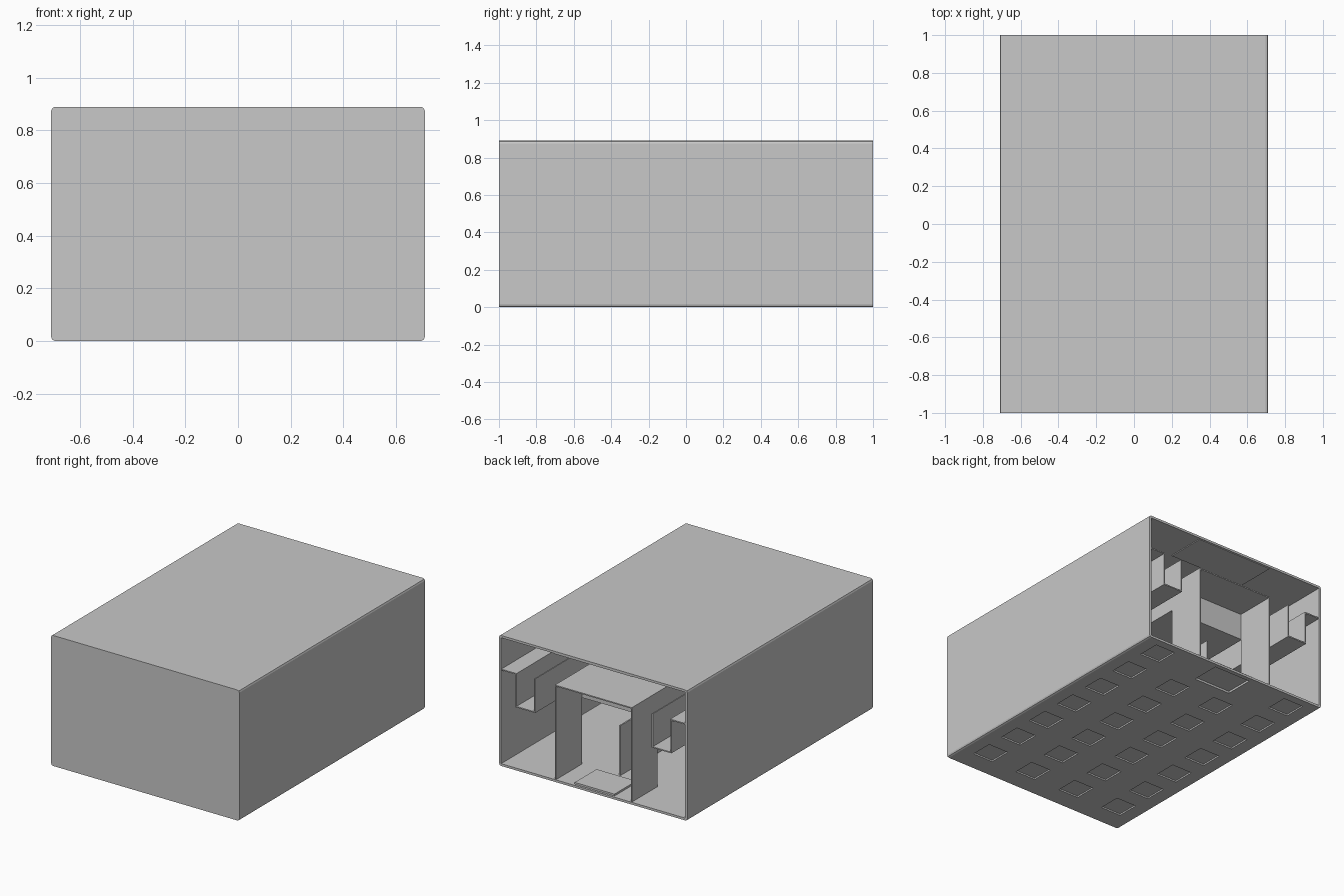
import bpy, bmesh
from mathutils import Matrix, Vector

old = bpy.data.objects.get("Cube")
if old:
    bpy.data.objects.remove(old)

grey = bpy.data.materials.new("plain grey")
grey.use_nodes = True
colour = (0.58, 0.58, 0.58, 1)
grey.diffuse_color = colour
grey.node_tree.nodes["Principled BSDF"].inputs["Base Color"].default_value = colour

W, BACK, FRONT, H = 0.71, 1.0, -1.0, 0.89
FLOOR = 0.016      # wall and floor thickness
SHEET = 0.008      # inner panel thickness
DECK = 0.66        # height of the inner deck


def add_box(bm, lo, hi):
    lo, hi = Vector(lo), Vector(hi)
    size = hi - lo
    return bmesh.ops.create_cube(
        bm, size=1, matrix=Matrix.Translation((lo + hi) / 2) @ Matrix.Diagonal((*size, 1)))


def finish(name, bm):
    bmesh.ops.recalc_face_normals(bm, faces=bm.faces)
    mesh = bpy.data.meshes.new(name)
    bm.to_mesh(mesh)
    bm.free()
    mesh.materials.append(grey)
    obj = bpy.data.objects.new(name, mesh)
    bpy.context.collection.objects.link(obj)
    return obj


def boxes(name, spans):
    bm = bmesh.new()
    for lo, hi in spans:
        add_box(bm, lo, hi)
    return finish(name, bm)


# Outer case: long edges rounded, open at the back
bm = bmesh.new()
add_box(bm, (-W, FRONT, 0), (W, BACK, H))
long_edges = [e for e in bm.edges if abs(e.verts[0].co.y - e.verts[1].co.y) > 1]
bmesh.ops.bevel(bm, geom=long_edges, offset=0.015, segments=2, profile=0.5, affect='EDGES')
bm.normal_update()
bmesh.ops.delete(bm, geom=[f for f in bm.faces if f.normal.y > 0.9], context='FACES_ONLY')
case = finish("outer_case", bm)
# closed shells recalculate outward; make sure the open shell does as well
if any(p.normal.y > 0.9 for p in case.data.polygons):
    case.data.flip_normals()
shell = case.modifiers.new("wall thickness", 'SOLIDIFY')
shell.thickness = FLOOR
shell.offset = -1

# Square recesses in the underside, with one larger opening at the back
bm = bmesh.new()
half = 0.077
for column in (-0.53, -0.178, 0.178, 0.53):
    for row in range(7):
        if row == 0 and abs(column) < 0.3:
            continue
        y = 0.866 - 0.275 * row
        add_box(bm, (column - half, y - half, -0.02), (column + half, y + half, 0.01))
add_box(bm, (-0.14, 0.77, -0.02), (0.14, 0.97, 0.02))
cutter = finish("recess_cutter", bm)
cutter.hide_render = True
cutter.hide_viewport = True
cutter.display_type = 'WIRE'
cut = case.modifiers.new("recesses", 'BOOLEAN')
cut.operation = 'DIFFERENCE'
cut.solver = 'EXACT'
cut.object = cutter

# Raised floor cover above the larger opening
boxes("floor_cover", [((-0.15, 0.75, FLOOR - 0.002), (0.15, 0.985, 0.028))])

# Panel on the underside of the roof
boxes("roof_panel", [((-0.29, 0.72, H - FLOOR - 0.005), (0.29, 0.995, H - FLOOR + 0.002))])

# Folded side trays: ledge, drop, channel floor, upstand
inner = FRONT + 0.01
for side, sign in (("left", 1), ("right", -1)):
    spans = []
    for x0, x1, z0, z1 in ((0.58, 0.70, DECK - SHEET, DECK),
                           (0.58, 0.58 + SHEET, 0.436, DECK),
                           (0.44, 0.58 + SHEET, 0.436 - SHEET, 0.436),
                           (0.44, 0.44 + SHEET, 0.436, DECK)):
        xs = sorted((sign * x0, sign * x1))
        spans.append(((xs[0], inner, z0), (xs[1], BACK - 0.002, z1)))
    boxes(side + "_tray", spans)
    # Upright side of the central arch
    xs = sorted((sign * 0.29, sign * (0.29 - SHEET)))
    boxes(side + "_arch_wall", [((xs[0], 0.72, FLOOR), (xs[1], BACK - 0.002, DECK - SHEET))])

# Central deck and the deep beam behind the arch
boxes("arch_top", [((-0.29, 0.72, DECK - SHEET), (0.29, BACK - 0.002, DECK))])
boxes("deep_beam", [((-0.29, inner, 0.47), (0.29, 0.72, DECK))])

# Low upright partition below the beam
boxes("partition", [((-0.01, 0.2, FLOOR), (0.0, 0.72, 0.356))])
